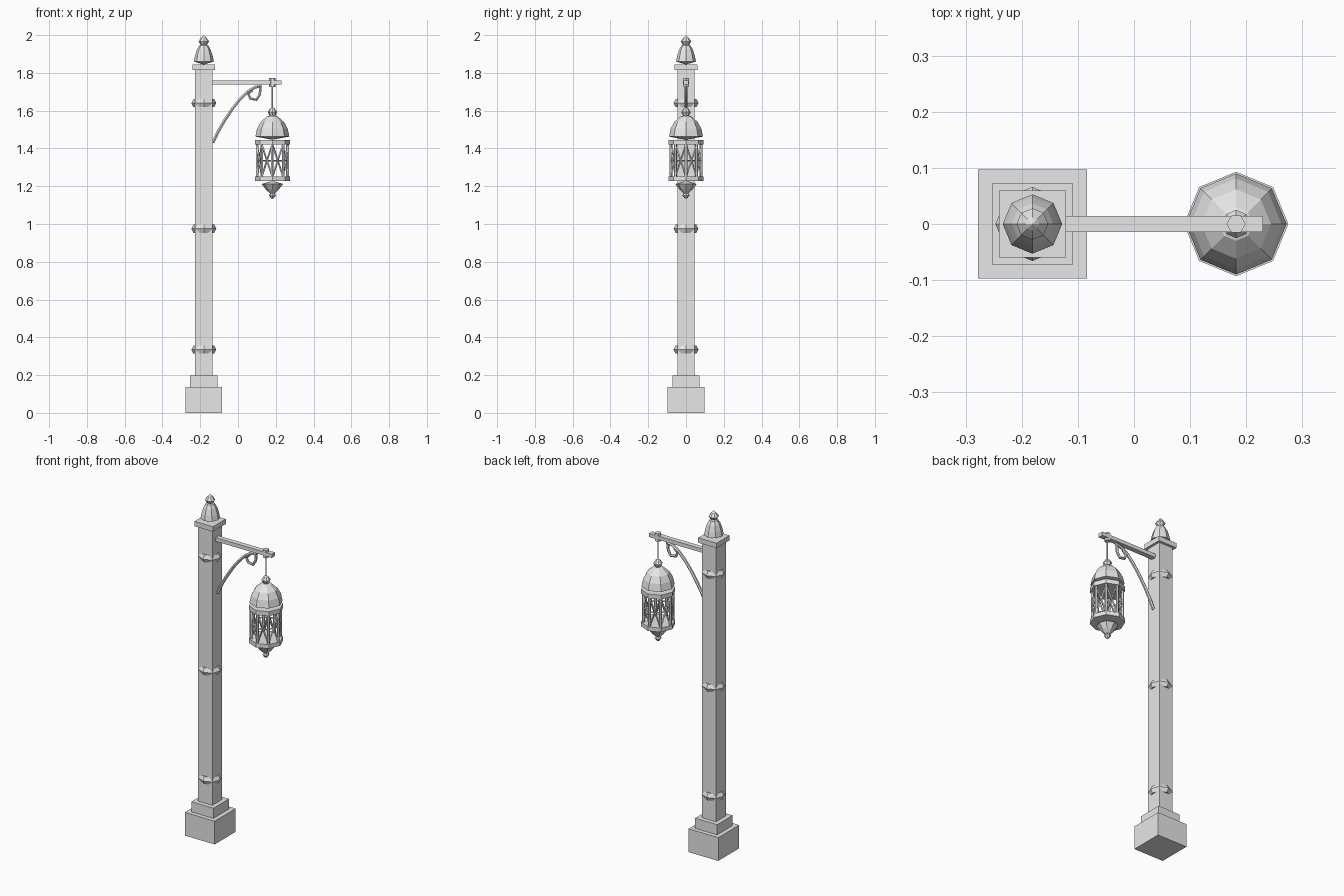
import bpy, bmesh, math
from mathutils import Vector

if "Cube" in bpy.data.objects:
    bpy.data.objects.remove(bpy.data.objects["Cube"])

mat = bpy.data.materials.new("light grey metal")
mat.diffuse_color = (0.8, 0.8, 0.8, 1)
mat.use_nodes = True
mat.node_tree.nodes["Principled BSDF"].inputs["Base Color"].default_value = mat.diffuse_color

PX = -0.181   # post axis
LX = 0.182    # lantern axis


def finish(name, bm):
    bmesh.ops.recalc_face_normals(bm, faces=bm.faces)
    me = bpy.data.meshes.new(name)
    bm.to_mesh(me)
    bm.free()
    me.materials.append(mat)
    ob = bpy.data.objects.new(name, me)
    bpy.context.collection.objects.link(ob)
    return ob


def box(name, x0, x1, hy, z0, z1):
    bm = bmesh.new()
    bmesh.ops.create_cube(bm, size=1)
    for v in bm.verts:
        v.co = ((x0 + x1) / 2 + v.co.x * (x1 - x0), v.co.y * 2 * hy,
                (z0 + z1) / 2 + v.co.z * (z1 - z0))
    return finish(name, bm)


def lathe(name, cx, profile, n=8, closed=False):
    """Revolve (radius, z) points; closed joins the last ring to the first."""
    bm = bmesh.new()
    rings = []
    for r, z in profile:
        if r < 1e-5:
            rings.append([bm.verts.new((cx, 0, z))] * n)
        else:
            rings.append([bm.verts.new((cx + r * math.cos(i * math.tau / n),
                                        r * math.sin(i * math.tau / n), z)) for i in range(n)])
    pairs = list(zip(rings, rings[1:])) + ([(rings[-1], rings[0])] if closed else [])
    for a, b in pairs:
        for i in range(n):
            j = (i + 1) % n
            bm.faces.new(list(dict.fromkeys((a[i], a[j], b[j], b[i]))))
    return finish(name, bm)


def rod(bm, a, b, r, n=4):
    """Add a straight bar between two points."""
    a, b = Vector(a), Vector(b)
    d = b - a
    q = d.to_track_quat('Z', 'Y')
    res = bmesh.ops.create_cone(bm, cap_ends=True, segments=n, radius1=r, radius2=r, depth=d.length)
    for v in res['verts']:
        v.co = q @ v.co + (a + b) / 2


def tube(name, pts, r, n=6):
    """Sweep a round section along points in the xz plane."""
    bm = bmesh.new()
    P = [Vector((x, 0, z)) for x, z in pts]
    rings = []
    for i, p in enumerate(P):
        t = (P[min(i + 1, len(P) - 1)] - P[max(i - 1, 0)]).normalized()
        side = Vector((0, 1, 0))
        up = t.cross(side)
        rings.append([bm.verts.new(p + r * (math.cos(k * math.tau / n) * side +
                                            math.sin(k * math.tau / n) * up)) for k in range(n)])
    for a, b in zip(rings, rings[1:]):
        for k in range(n):
            j = (k + 1) % n
            bm.faces.new((a[k], a[j], b[j], b[k]))
    bm.faces.new(rings[0])
    bm.faces.new(rings[-1])
    return finish(name, bm)


# Post with stepped base and cap
for name, h, z0, z1 in (("base_block", 0.097, 0, 0.137), ("base_step", 0.072, 0.137, 0.197),
                        ("post", 0.046, 0.197, 1.816), ("post_cap", 0.060, 1.816, 1.845)):
    box(name, PX - h, PX + h, h, z0, z1)

# Faceted collars around the post
for k, z in enumerate((0.335, 0.975, 1.64)):
    ring = [(0.044 + 0.022 * math.cos(i * math.tau / 6), z + 0.025 * math.sin(i * math.tau / 6))
            for i in range(6)]
    lathe(f"post_collar_{k + 1}", PX, ring, 8, closed=True)

# Finial on the post
lathe("finial_dome", PX, [(0, 1.844), (0.053, 1.860), (0.047, 1.890), (0.037, 1.922),
                          (0.024, 1.945), (0, 1.955)])
lathe("finial_tip", PX, [(0, 1.942), (0.014, 1.945), (0.028, 1.967), (0.012, 1.988), (0, 2.0)])

# Arm and curled brace
box("arm", -0.14, 0.23, 0.0145, 1.738, 1.760)
tube("arm_brace", [(-0.133, 1.43), (-0.105, 1.49), (-0.07, 1.55), (-0.03, 1.61), (0.01, 1.66),
                   (0.05, 1.70), (0.09, 1.724), (0.125, 1.732)], 0.009)
tube("brace_curl", [(0.105, 1.728), (0.119, 1.722), (0.115, 1.685), (0.098, 1.658),
                    (0.066, 1.664), (0.054, 1.690), (0.075, 1.708)], 0.008)

# Lantern hanger
lathe("hanger_nut", LX, [(0, 1.725), (0.017, 1.725), (0.017, 1.772), (0, 1.772)], 6)
lathe("hanger_rod", LX, [(0, 1.60), (0.004, 1.60), (0.004, 1.73), (0, 1.73)], 6)
lathe("lantern_top_knob", LX, [(0, 1.565), (0.014, 1.570), (0.025, 1.593), (0.012, 1.612), (0, 1.618)])

# Lantern roof and the two octagonal bands
lathe("lantern_roof", LX, [(0, 1.446), (0.090, 1.463), (0.081, 1.505), (0.062, 1.540),
                           (0.030, 1.568), (0, 1.578)])
for name, z0, z1 in (("lantern_upper_band", 1.420, 1.446), ("lantern_lower_band", 1.228, 1.252)):
    lathe(name, LX, [(0, z0), (0.093, z0), (0.093, z1), (0, z1)])

# Lattice cage: corner bars, and a cross with a middle rail on every side
bars, lattice = bmesh.new(), bmesh.new()
Z0, Z1, R = 1.25, 1.422, 0.080


def corner(i, z):
    return (LX + R * math.cos(i * math.tau / 8), R * math.sin(i * math.tau / 8), z)


for i in range(8):
    rod(bars, corner(i, Z0), corner(i, Z1), 0.008, 6)
    rod(lattice, corner(i, Z0), corner(i + 1, Z1), 0.005)
    rod(lattice, corner(i, Z1), corner(i + 1, Z0), 0.005)
    rod(lattice, corner(i, (Z0 + Z1) / 2), corner(i + 1, (Z0 + Z1) / 2), 0.004)
finish("lantern_corner_bars", bars)
finish("lantern_lattice", lattice)

# Lantern underside and drop
lathe("lantern_bottom_cone", LX, [(0, 1.229), (0.057, 1.212), (0.034, 1.182), (0.012, 1.162), (0, 1.160)])
lathe("lantern_bottom_knob", LX, [(0, 1.168), (0.010, 1.166), (0.019, 1.152), (0.009, 1.138), (0, 1.133)])
